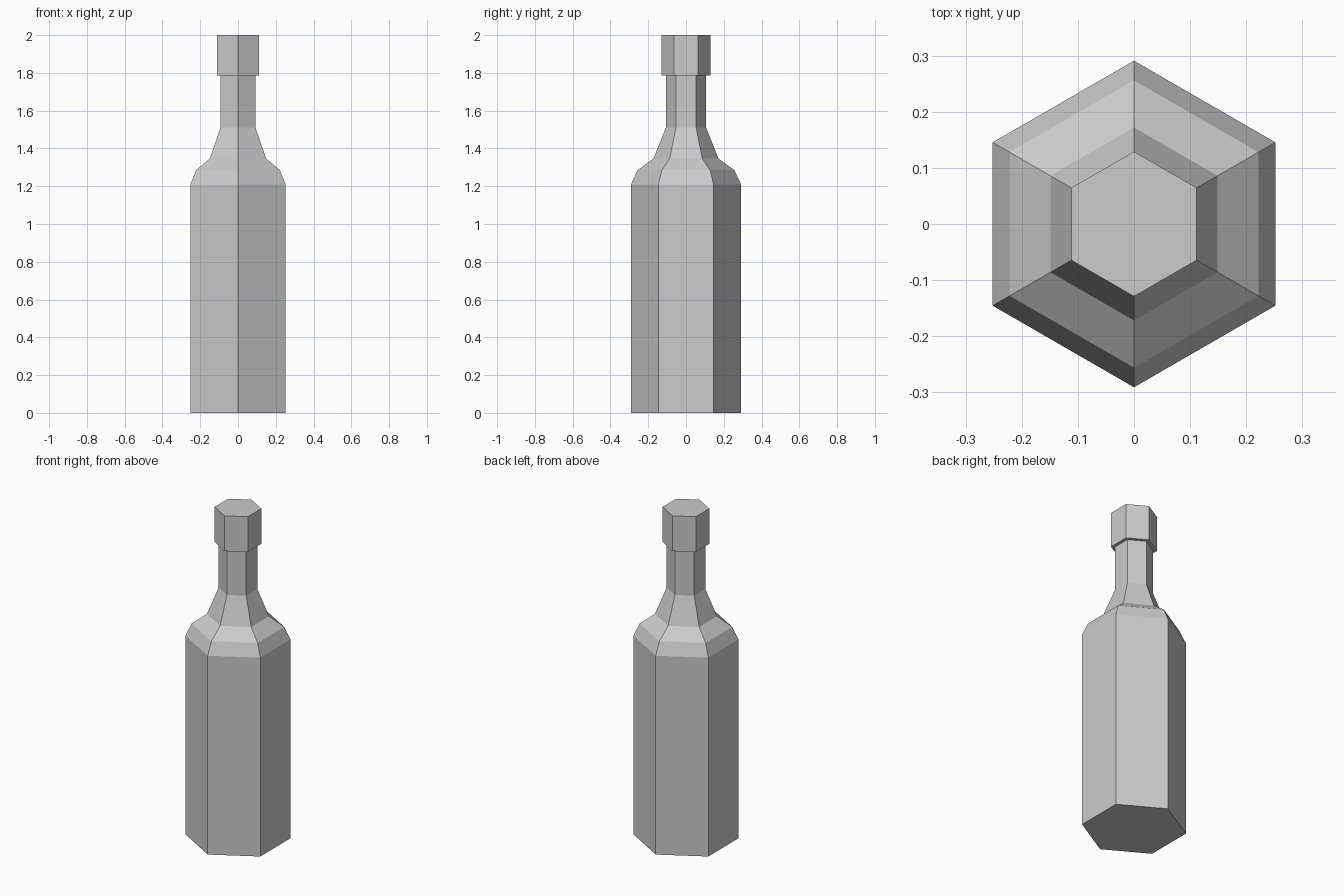
import bpy
import bmesh
from math import cos, sin, radians

if "Cube" in bpy.data.objects:
    bpy.data.objects.remove(bpy.data.objects["Cube"])

SIDES = 6


def lathe(name, profile, cap_start=False, cap_end=False):
    """Sweep a (radius, z) profile round z with six flat sides, corners on the y axis."""
    bm = bmesh.new()
    rings = []
    for r, z in profile:
        angles = [radians(90 + 360 / SIDES * i) for i in range(SIDES)]
        rings.append([bm.verts.new((r * cos(a), r * sin(a), z)) for a in angles])
    for low, high in zip(rings, rings[1:]):
        for i in range(SIDES):
            j = (i + 1) % SIDES
            bm.faces.new((low[i], low[j], high[j], high[i]))
    if cap_start:
        bm.faces.new(rings[0][::-1])
    if cap_end:
        bm.faces.new(rings[-1])
    mesh = bpy.data.meshes.new(name)
    bm.to_mesh(mesh)
    bm.free()
    obj = bpy.data.objects.new(name, mesh)
    bpy.context.collection.objects.link(obj)
    return obj


# Bottle: straight body, stepped shoulder, tapering neck
lathe("bottle_body", [(0.291, 0), (0.291, 1.21), (0.256, 1.285), (0.172, 1.347),
                      (0.107, 1.51), (0.107, 1.785)], cap_start=True)

# Cap: overhanging underside, straight sides, flat top
lathe("bottle_cap", [(0.107, 1.785), (0.129, 1.785), (0.129, 2.0)], cap_end=True)
